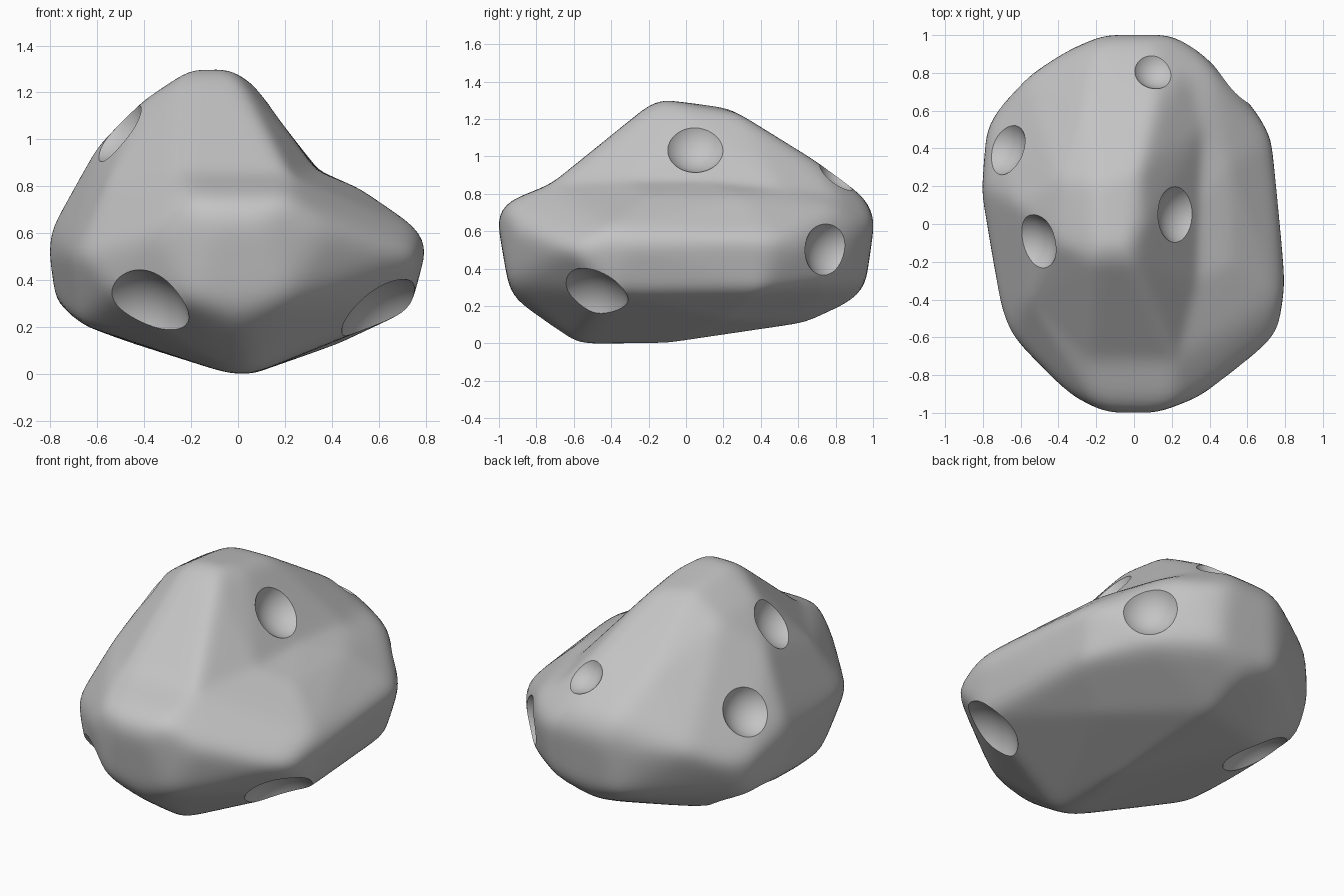
import bpy
import bmesh
from mathutils import Vector
from mathutils.bvhtree import BVHTree

cube = bpy.data.objects.get("Cube")
if cube:
    bpy.data.objects.remove(cube, do_unlink=True)

CENTRE = Vector((0, 0, .5))
SWELL = 1.011  # makes up for the softening

stone = bpy.data.materials.new("stone grey")
stone.use_nodes = True
GREY = (.55, .55, .55, 1)
stone.diffuse_color = GREY
stone.node_tree.nodes["Principled BSDF"].inputs["Base Color"].default_value = GREY


def hull_tree(points):
    """Search tree of the convex hull around a few corner points."""
    bm = bmesh.new()
    for point in points:
        bm.verts.new(point)
    bmesh.ops.convex_hull(bm, input=bm.verts[:])
    tree = BVHTree.FromBMesh(bm)
    bm.free()
    return tree


def add_object(name, bm):
    mesh = bpy.data.meshes.new(name)
    bm.to_mesh(mesh)
    bm.free()
    mesh.materials.append(stone)
    obj = bpy.data.objects.new(name, mesh)
    bpy.context.collection.objects.link(obj)
    return obj


# Wide lower boulder: corners of the waist, undercut, front lip and side shelf
front_waist = [(.1, -1, .65), (-.13, -1, .65), (.37, -.9, .6), (-.34, -.9, .6),
               (.76, -.6, .5), (.8, -.3, .52), (.73, .46, .55), (.65, .59, .5),
               (-.66, -.57, .5), (.77, -.4, .6)]
back_waist = [(.35, .91, .62), (.2, 1, .65), (-.15, 1, .65), (-.36, .91, .6),
              (-.57, .78, .6), (-.71, .63, .5), (-.78, .5, .5), (-.8, .15, .5),
              (-.79, .2, .61), (-.7, -.45, .5)]
undercut = [(.2, -.94, .3), (-.2, -.94, .3), (-.52, -.7, .32), (0, -.9, .21),
            (.73, -.4, .26), (.68, .4, .27), (.47, .75, .3), (.2, .95, .3),
            (-.2, .95, .3), (0, .88, .21), (-.75, .48, .28), (-.77, .2, .29),
            (-.67, -.3, .2), (.06, -.12, -.01), (.06, -.58, -.01),
            (-.04, -.55, -.01), (.43, .2, .12), (0, .64, .1), (-.48, .48, .13)]
front_lip = [(.2, -.96, .74), (-.2, -.96, .74)]
shelf = [(.52, -.2, .77), (.5, .3, .77), (.43, .78, .71)]

# Shoulder corners where the summit meets the lower boulder
shoulder = [(.22, -.72, .83), (-.25, -.72, .83), (-.55, -.4, .8), (.33, -.3, .85),
            (.34, .1, .85), (.36, .5, .81), (.28, .8, .78), (.1, .95, .76),
            (-.2, .95, .76)]

# Summit ridge
summit = [(-.22, -.2, 1.25), (0, -.2, 1.25), (-.2, -.12, 1.28), (-.03, -.12, 1.28),
          (-.2, .22, 1.24), (.03, .28, 1.21), (.06, 0, 1.22), (-.4, -.1, 1.15),
          (-.4, .25, 1.12), (-.6, .1, .95), (.12, .67, .97), (-.25, .67, .95),
          (0, 0, .2)]

hulls = [hull_tree(front_waist + back_waist + undercut + front_lip + shelf + shoulder),
         hull_tree(summit + back_waist + shoulder)]

# Rock body: a sphere wrapped over both hulls, then softened
bm = bmesh.new()
bmesh.ops.create_icosphere(bm, subdivisions=6, radius=1)
for v in bm.verts:
    ray = v.co.normalized()
    hits = [tree.ray_cast(CENTRE, ray)[3] for tree in hulls]
    v.co = CENTRE + ray * SWELL * max(h for h in hits if h)
for _ in range(7):
    bmesh.ops.smooth_vert(bm, verts=bm.verts[:], factor=.5,
                          use_axis_x=True, use_axis_y=True, use_axis_z=True)
lowest = min(v.co.z for v in bm.verts)
bmesh.ops.translate(bm, verts=bm.verts[:], vec=(0, 0, -lowest))
bm.normal_update()
surface = BVHTree.FromBMesh(bm)
rock = add_object("rock_body", bm)

# Craters: approximate place on the surface and rim radius
craters = [((.2, .05, 1.02), .15), ((.62, -.5, .25), .21), ((.53, .77, .5), .15),
           ((.1, .8, .88), .11), ((-.71, .41, .76), .14), ((-.53, -.1, 1.04), .15),
           ((-.4, -.79, .25), .2), ((-.6, .32, .18), .2)]

for place, rim in craters:
    spot = surface.find_nearest(Vector(place))[0]
    normal = sum((hit[1] for hit in surface.find_nearest_range(spot, rim)), Vector())
    bm = bmesh.new()
    bmesh.ops.create_uvsphere(bm, u_segments=48, v_segments=32, radius=rim * 1.25)
    bmesh.ops.translate(bm, verts=bm.verts[:], vec=spot + normal.normalized() * rim * .75)
    cutter = add_object("crater_cutter", bm)
    cutter.hide_render = True
    cut = rock.modifiers.new("crater", 'BOOLEAN')
    cut.operation = 'DIFFERENCE'
    cut.solver = 'EXACT'
    cut.object = cutter
    bpy.context.view_layer.objects.active = rock
    bpy.ops.object.modifier_apply(modifier=cut.name)
    bpy.data.objects.remove(cutter, do_unlink=True)

# Smooth stone with crisp crater rims
bpy.ops.object.select_all(action='DESELECT')
rock.select_set(True)
bpy.context.view_layer.objects.active = rock
bpy.ops.object.shade_smooth_by_angle(angle=.6)
